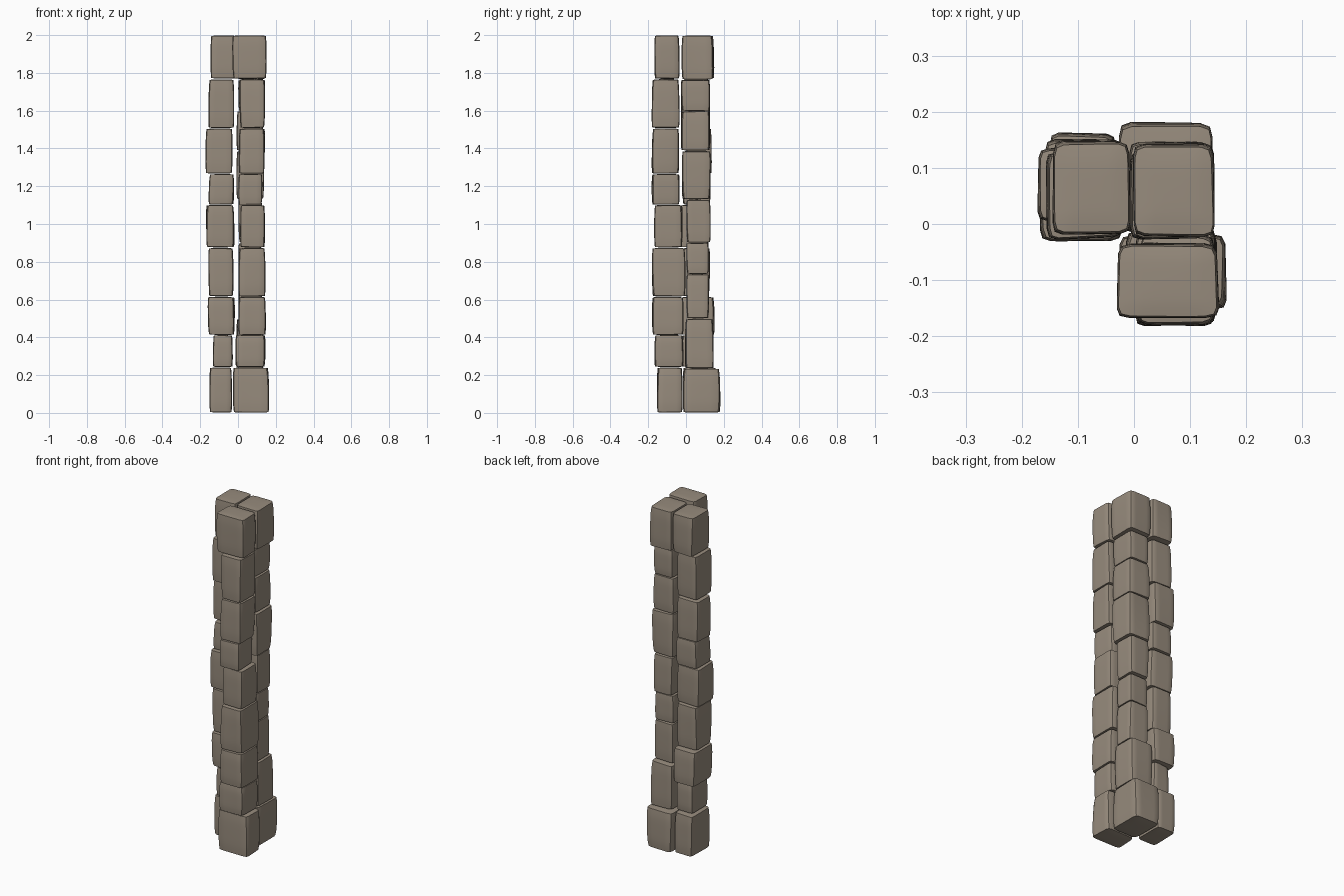
import bpy, bmesh, random
from mathutils import Vector

if "Cube" in bpy.data.objects:
    bpy.data.objects.remove(bpy.data.objects["Cube"])

random.seed(4)
stone = bpy.data.materials.new("weathered stone")
stone.diffuse_color = (0.31, 0.26, 0.205, 1)
stone.use_nodes = True
stone.node_tree.nodes["Principled BSDF"].inputs["Base Color"].default_value = stone.diffuse_color


# One slightly puffy, irregular stone block filling the given box
def block(name, x0, x1, y0, y1, z0, z1):
    c = Vector(((x0 + x1) / 2, (y0 + y1) / 2, (z0 + z1) / 2))
    h = Vector(((x1 - x0) / 2, (y1 - y0) / 2, (z1 - z0) / 2))
    bm = bmesh.new()
    bmesh.ops.create_cube(bm, size=2)
    bmesh.ops.subdivide_edges(bm, edges=bm.edges[:], cuts=7, use_grid_fill=True)
    # random pull-in of each corner, blended across the block
    pull = {(i, j, k): (random.uniform(0, .1), random.uniform(0, .1), random.uniform(0, .02))
            for i in (-1, 1) for j in (-1, 1) for k in (-1, 1)}
    for v in bm.verts:
        x, y, z = v.co
        n = 11
        m = max(abs(x), abs(y))
        s = m / (abs(x) ** n + abs(y) ** n) ** (1 / n) if m > 0 else 1
        s *= 1 - 0.05 * abs(z) ** 4
        t = 1 - 0.03 * max(abs(x), abs(y)) ** 4
        p = Vector((x * s, y * s, z * t))
        d = Vector((0, 0, 0))
        for (i, j, k), o in pull.items():
            w = (1 + i * x) * (1 + j * y) * (1 + k * z) / 8
            d += w * Vector((-i * o[0], -j * o[1], -k * o[2]))
        p += d
        v.co = Vector((c.x + p.x * h.x, c.y + p.y * h.y, c.z + p.z * h.z))
    me = bpy.data.meshes.new(name)
    bm.to_mesh(me)
    bm.free()
    me.materials.append(stone)
    ob = bpy.data.objects.new(name, me)
    bpy.context.collection.objects.link(ob)
    bpy.context.view_layer.objects.active = ob
    ob.select_set(True)


# Seams between courses: two outer stacks share them, the inner corner differs
seams = [0, .242, .412, .615, .875, 1.102, 1.265, 1.507, 1.768, 2.0]
corner_seams = [0, .235, .5, .735, .9, 1.13, 1.388, 1.598, 1.763, 2.0]

# x0, x1, y0, y1 of every block, bottom to top
front_stack = [(-.03, .17, -.155, -.015), (-.02, .15, -.17, -.01), (0, .15, -.185, -.01),
               (0, .15, -.185, 0), (.01, .145, -.17, -.015), (0, .13, -.185, -.03),
               (0, .146, -.185, -.03), (.005, .148, -.185, -.03), (-.033, .153, -.172, -.03)]
left_stack = [(-.153, -.028, -.02, .165), (-.135, -.025, -.025, .14), (-.163, -.015, -.03, .155),
              (-.16, -.02, -.03, .13), (-.172, -.015, -.035, .125), (-.158, -.02, -.02, .13),
              (-.176, -.025, 0, .14), (-.16, -.015, -.03, .13), (-.147, -.003, -.025, .153)]
corner_stack = [(-.03, .143, -.02, .187), (-.01, .14, -.01, .15), (.0, .13, 0, .125),
                (.0, .125, 0, .122), (0, .13, 0, .135), (-.01, .14, -.025, .135),
                (-.01, .135, -.03, .13), (0, .13, -.03, .13), (-.003, .146, -.028, .15)]

for name, stack, zs in (("front_stone", front_stack, seams),
                        ("left_stone", left_stack, seams),
                        ("corner_stone", corner_stack, corner_seams)):
    for i, box in enumerate(stack):
        block(f"{name}_{i + 1}", *box, zs[i], zs[i + 1])

bpy.ops.object.shade_smooth_by_angle(angle=0.6)
